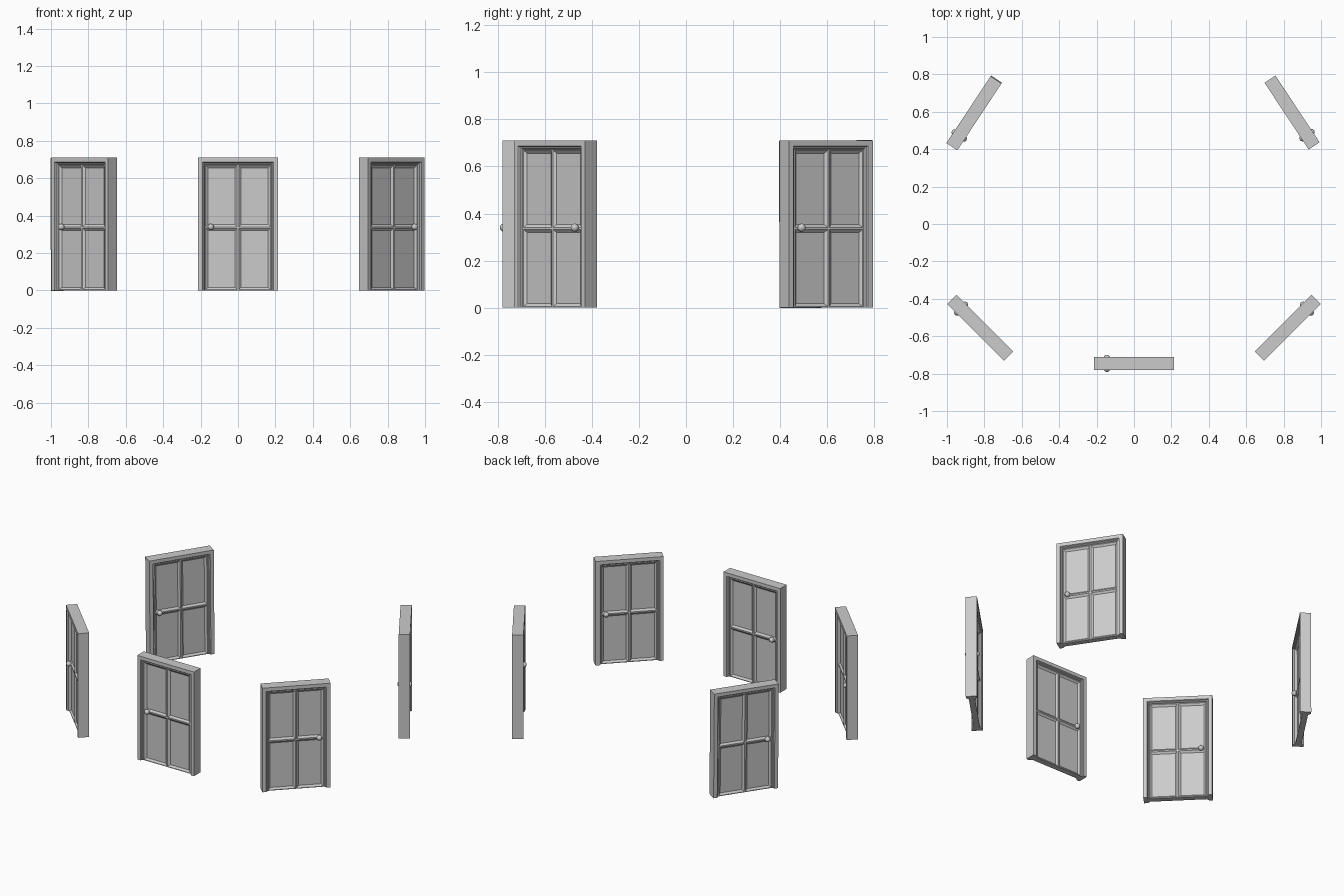
import bpy, bmesh
from math import radians
from mathutils import Matrix, Vector

if "Cube" in bpy.data.objects:
    bpy.data.objects.remove(bpy.data.objects["Cube"])

W, H = 0.428, 0.71      # outer door size
CASE = 0.037            # casing width
KNOB = (-0.145, 0.34)   # knob x, z


def to_mesh(bm, name):
    bmesh.ops.recalc_face_normals(bm, faces=bm.faces)
    me = bpy.data.meshes.new(name)
    bm.to_mesh(me)
    bm.free()
    return me


def frame_mesh():
    # moulded profile (inward offset, depth), mirrored and swept up, over and down
    half = [(0, .035), (.024, .035), (.028, .027), (.033, .025), (CASE, .018)]
    prof = half + [(w, -y) for w, y in reversed(half)]
    h = W / 2
    path = [(-h, 0, 1, 0), (-h, H, 1, -1), (h, H, -1, -1), (h, 0, -1, 0)]
    bm = bmesh.new()
    rings = [[bm.verts.new((x + dx * w, y, z + dz * w)) for w, y in prof]
             for x, z, dx, dz in path]
    n = len(prof)
    for a, b in zip(rings, rings[1:]):
        for i in range(n):
            j = (i + 1) % n
            bm.faces.new((a[i], a[j], b[j], b[i]))
    bm.faces.new(rings[0])
    bm.faces.new(rings[-1])
    return to_mesh(bm, "door_frame")


def leaf_mesh():
    # slab split in four, each quarter recessed on both sides
    w, h, t = W - 2 * CASE, H - CASE, 0.038
    bm = bmesh.new()
    bmesh.ops.create_cube(bm, size=1, matrix=Matrix.Translation((0, 0, h / 2))
                          @ Matrix.Diagonal((w, t, h, 1)))
    for no in ((1, 0, 0), (0, 0, 1)):
        bmesh.ops.bisect_plane(bm, geom=bm.verts[:] + bm.edges[:] + bm.faces[:],
                               plane_co=(0, 0, h / 2), plane_no=no)
    bm.normal_update()
    panels = [f for f in bm.faces if abs(f.normal.y) > 0.9]
    bmesh.ops.inset_individual(bm, faces=panels, thickness=0.006, depth=0)
    bmesh.ops.inset_individual(bm, faces=panels, thickness=0.018, depth=-0.010)
    return to_mesh(bm, "door_leaf")


def knob_mesh():
    # spindle through the leaf with a ball on each side
    bm = bmesh.new()
    x, z = KNOB
    bmesh.ops.create_cone(bm, cap_ends=True, segments=16, radius1=.008, radius2=.008,
                          depth=.06, matrix=Matrix.Translation((x, 0, z))
                          @ Matrix.Rotation(radians(90), 4, 'X'))
    for s in (-1, 1):
        bmesh.ops.create_uvsphere(bm, u_segments=20, v_segments=12, radius=.017,
                                  matrix=Matrix.Translation((x, s * .029, z)))
    me = to_mesh(bm, "door_knobs")
    for p in me.polygons:
        p.use_smooth = len(p.vertices) <= 4
    return me


parts = [frame_mesh(), leaf_mesh(), knob_mesh()]

# name, centre x, centre y, turn, slight lean
doors = [
    ("front", 0, -0.745, 0, 0),
    ("front_left", -0.822, -0.555, -45, 0),
    ("front_right", 0.822, -0.555, -135, 0),
    ("back_left", -0.853, 0.596, 56.5, -0.4),
    ("back_right", 0.845, 0.596, 123.5, 0),
]
for name, x, y, turn, lean in doors:
    mat = (Matrix.Translation((x, y, 0)) @ Matrix.Rotation(radians(turn), 4, 'Z')
           @ Matrix.Rotation(radians(lean), 4, 'Y'))
    for me in parts:
        ob = bpy.data.objects.new(f"{name}_{me.name}", me)
        ob.matrix_world = mat
        bpy.context.collection.objects.link(ob)
